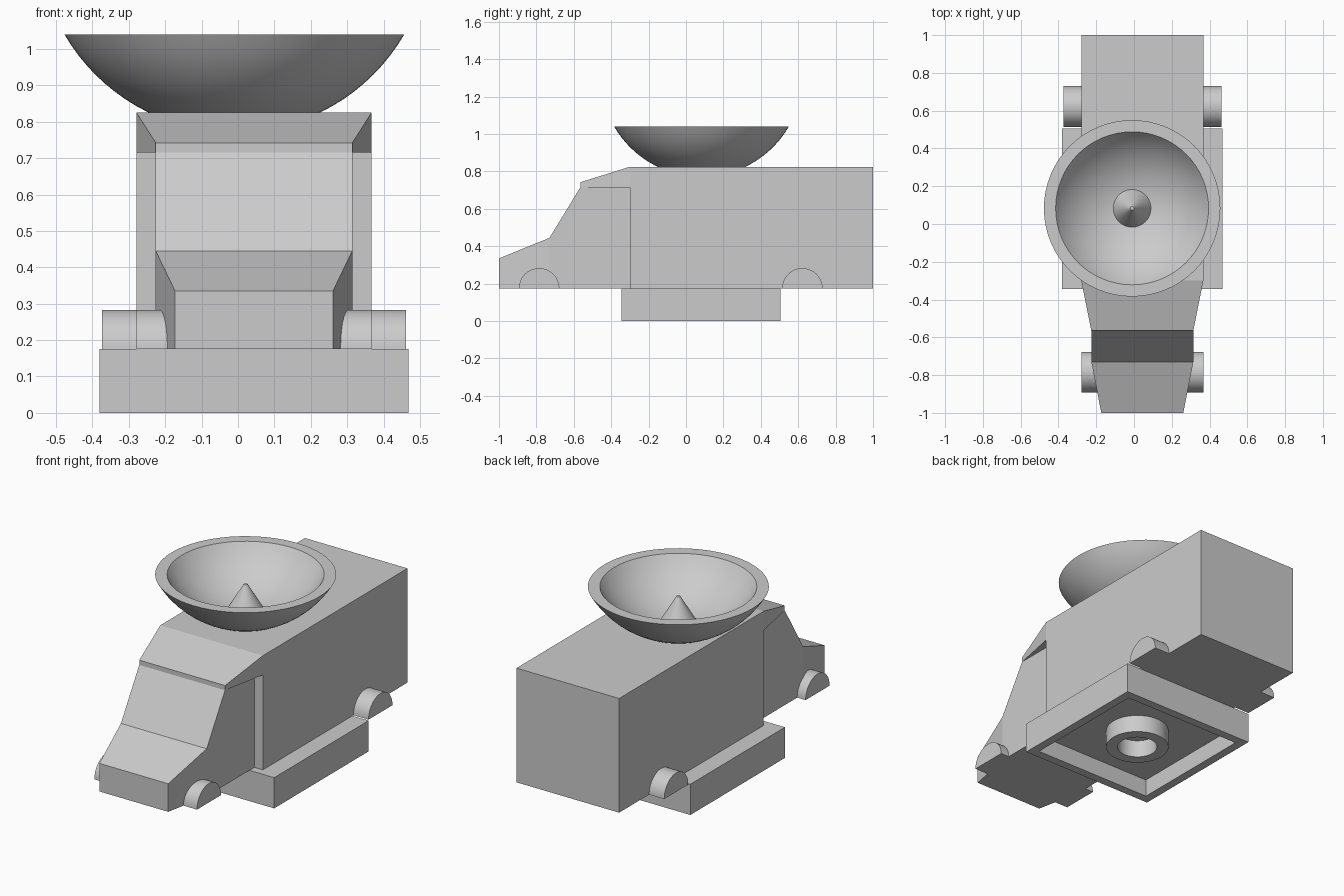
import bpy, bmesh, math
from mathutils import Matrix, Vector

cube = bpy.data.objects.get("Cube")
if cube:
    bpy.data.objects.remove(cube, do_unlink=True)

grey = bpy.data.materials.new("light_grey")
grey.use_nodes = True
grey.diffuse_color = (0.6, 0.6, 0.6, 1)
grey.node_tree.nodes["Principled BSDF"].inputs["Base Color"].default_value = grey.diffuse_color

CX = 0.044      # centre line of the van
FLOOR = 0.175   # underside of the van body


def finish(name, bm, smooth=False):
    bmesh.ops.recalc_face_normals(bm, faces=bm.faces)
    mesh = bpy.data.meshes.new(name)
    bm.to_mesh(mesh)
    bm.free()
    mesh.materials.append(grey)
    ob = bpy.data.objects.new(name, mesh)
    bpy.context.collection.objects.link(ob)
    if smooth:
        bpy.ops.object.select_all(action='DESELECT')
        ob.select_set(True)
        bpy.context.view_layer.objects.active = ob
        bpy.ops.object.shade_smooth_by_angle(angle=math.radians(35))
    return ob


def prism(name, points, smooth=False):
    """Side profile of (y, z, half width) points, spanned symmetrically across x."""
    bm = bmesh.new()
    left, right = [[bm.verts.new((CX + s * w, y, z)) for y, z, w in points] for s in (1, -1)]
    bm.faces.new(left)
    bm.faces.new(right[::-1])
    for i in range(len(points)):
        bm.faces.new((left[i - 1], left[i], right[i], right[i - 1]))
    return finish(name, bm, smooth)


def lathe(name, profile, centre, closed=False):
    """Revolve (radius, z) points about a vertical axis."""
    bm = bmesh.new()
    verts = [bm.verts.new((r, 0, z)) for r, z in profile]
    edges = [bm.edges.new(pair) for pair in zip(verts, verts[1:])]
    if closed:
        edges.append(bm.edges.new((verts[-1], verts[0])))
    bmesh.ops.spin(bm, geom=verts + edges, cent=(0, 0, 0), axis=(0, 0, 1),
                   angle=math.tau, steps=64)
    bmesh.ops.remove_doubles(bm, verts=bm.verts, dist=1e-4)
    bmesh.ops.translate(bm, verts=bm.verts, vec=(*centre, 0))
    return finish(name, bm, True)


# Cargo box
FULL, CAB = 0.323, 0.27
prism("cargo_box", [(y, z, FULL) for y, z in
                    ((-0.3, FLOOR), (-0.3, 0.825), (1, 0.825), (1, FLOOR))])

# Cab with sloping windscreen, tapered hood and flared roof
prism("cab", [(y, z, CAB) for y, z in
              ((-0.73, FLOOR), (-0.73, 0.445), (-0.565, 0.715), (-0.3, 0.715), (-0.3, FLOOR))])
prism("hood", [(-1, FLOOR, 0.217), (-1, 0.335, 0.217), (-0.73, 0.445, CAB), (-0.73, FLOOR, CAB)])
prism("cab_roof", [(-0.565, 0.715, CAB), (-0.565, 0.742, CAB),
                   (-0.3, 0.825, FULL), (-0.3, 0.715, FULL)])

# Half-round wheel arches running through the body
for name, y, half in (("front_wheel_arches", -0.785, 0.323), ("rear_wheel_arches", 0.622, 0.418)):
    arc = [math.pi * i / 24 for i in range(25)]
    prism(name, [(y + 0.108 * math.cos(a), FLOOR + 0.108 * math.sin(a), half) for a in arc], True)

# Square base, hollow underneath
BASE = (CX, 0.08)
bm = bmesh.new()
bmesh.ops.create_cube(bm, size=1, matrix=Matrix.Translation((*BASE, FLOOR / 2))
                      @ Matrix.Diagonal((0.85, 0.85, FLOOR, 1)))
bm.normal_update()
under = min(bm.faces, key=lambda f: f.calc_center_median().z)
bmesh.ops.inset_region(bm, faces=[under], thickness=0.07)
pushed = bmesh.ops.extrude_face_region(bm, geom=[under])["geom"]
bmesh.ops.translate(bm, verts=[v for v in pushed if isinstance(v, bmesh.types.BMVert)],
                    vec=Vector((0, 0, 0.1)))
if under.is_valid:
    bmesh.ops.delete(bm, geom=[under], context='FACES_ONLY')
finish("base", bm)

# Tube inside the base
lathe("base_tube", [(0.106, 0), (0.168, 0), (0.168, 0.1), (0.106, 0.1)], BASE, closed=True)

# Dish: two concentric spherical shells joined by a flat rim
DISH = (-0.01, 0.083)
RIM_Z, SPHERE_Z = 1.04, 1.311


def shell(rim):
    drop = SPHERE_Z - RIM_Z
    radius, top = math.hypot(rim, drop), math.atan2(rim, drop)
    return [(radius * math.sin(top * i / 16), SPHERE_Z - radius * math.cos(top * i / 16))
            for i in range(17)]


lathe("dish", shell(0.467) + shell(0.405)[::-1], DISH)

# Pointed feed in the middle of the dish
lathe("dish_cone", [(0, 0.83), (0.102, 0.83), (0.01, 0.985), (0, 0.985)], DISH)
